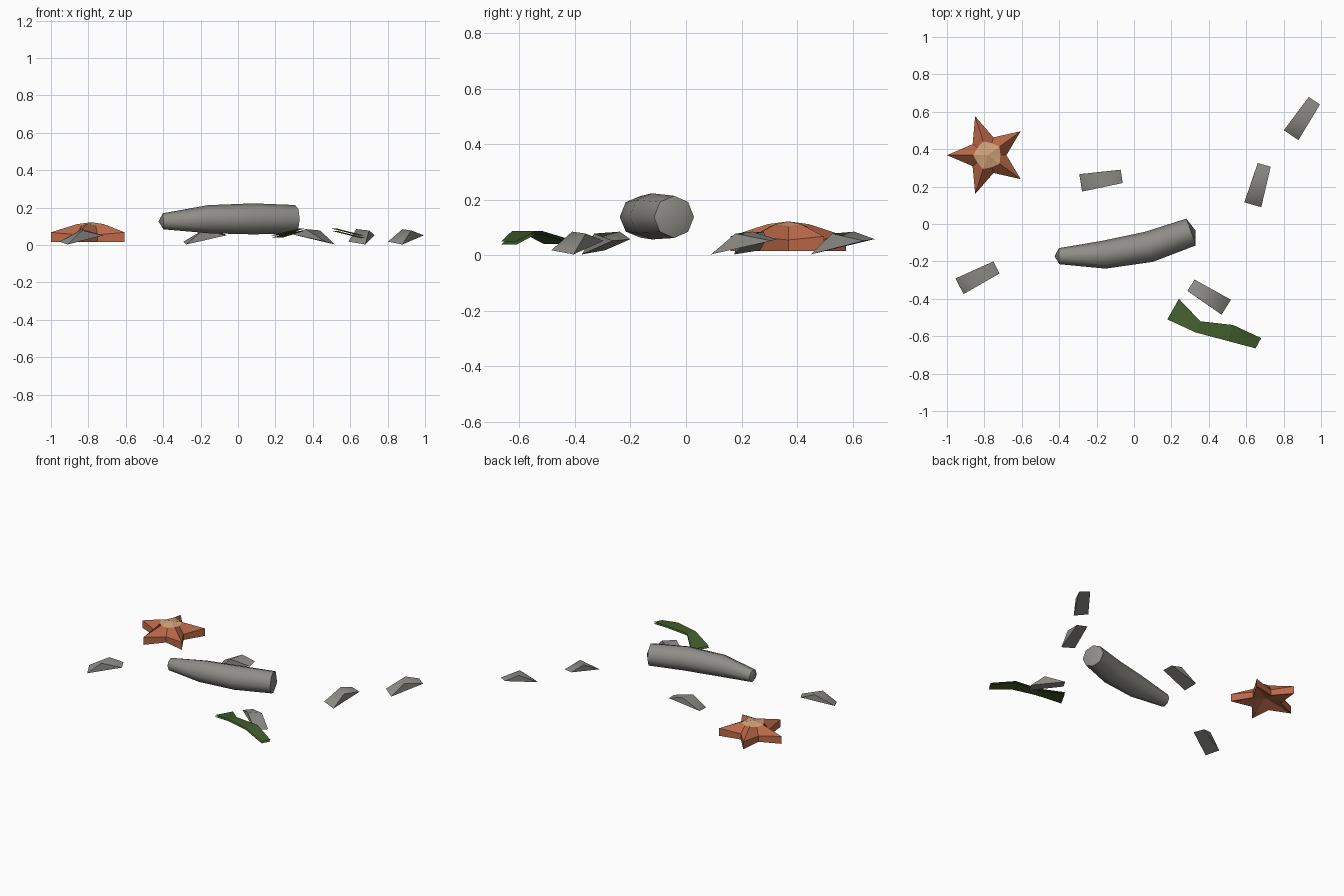
import bpy, math
from math import cos, sin, radians
from mathutils import Vector

cube = bpy.data.objects.get("Cube")
if cube:
    bpy.data.objects.remove(cube, do_unlink=True)


def material(name, rgb):
    m = bpy.data.materials.new(name)
    m.use_nodes = True
    m.diffuse_color = (*rgb, 1)
    m.node_tree.nodes["Principled BSDF"].inputs["Base Color"].default_value = (*rgb, 1)
    return m


GREY = material("weathered grey", (0.27, 0.265, 0.245))
ORANGE = material("star orange", (0.50, 0.14, 0.065))
TAN = material("pale tan", (0.64, 0.36, 0.19))
GREEN = material("weed green", (0.055, 0.11, 0.026))


def build(name, verts, faces, mats, smooth=None):
    mesh = bpy.data.meshes.new(name)
    mesh.from_pydata([tuple(v) for v in verts], [], faces)
    for m in mats:
        mesh.materials.append(m)
    ob = bpy.data.objects.new(name, mesh)
    bpy.context.collection.objects.link(ob)
    bpy.ops.object.select_all(action="DESELECT")
    ob.select_set(True)
    bpy.context.view_layer.objects.active = ob
    bpy.ops.object.mode_set(mode="EDIT")
    bpy.ops.mesh.select_all(action="SELECT")
    if name != "seaweed":
        bpy.ops.mesh.normals_make_consistent(inside=False)
    bpy.ops.object.mode_set(mode="OBJECT")
    if smooth:
        bpy.ops.object.shade_smooth_by_angle(angle=radians(smooth))
    return ob


def bridge(a, b, n):
    """Quads between two closed rings of n vertices starting at a and b."""
    return [(a + i, a + (i + 1) % n, b + (i + 1) % n, b + i) for i in range(n)]


# Log: eight-sided tapered tube along a bent path, with low pointed caps
SIDES = 8
path = [Vector(p) for p in ((-0.40, -0.172, 0.127), (-0.16, -0.164, 0.138),
                            (0.08, -0.122, 0.14), (0.305, -0.043, 0.138))]
radii = (0.043, 0.075, 0.083, 0.076)
verts, faces = [], []
for i, (p, r) in enumerate(zip(path, radii)):
    along = (path[min(i + 1, 3)] - path[max(i - 1, 0)]).normalized()
    side = Vector((-along.y, along.x, 0)).normalized()
    up = along.cross(side)
    for k in range(SIDES):
        a = math.tau * k / SIDES
        verts.append(p + r * (side * cos(a) + up * sin(a)))
    if i:
        faces += bridge((i - 1) * SIDES, i * SIDES, SIDES)
for ring, step in ((0, -1), (3, 1)):
    tip = len(verts)
    direction = (path[ring] - path[ring - step]).normalized()
    verts.append(path[ring] + direction * 0.025)
    faces += [(ring * SIDES + k, ring * SIDES + (k + 1) % SIDES, tip) for k in range(SIDES)]
build("driftwood_log", verts, faces, [GREY], 50)

# Starfish: rings alternate between arm ridge and notch, pale patch on top
CX, CY, N = -0.782, 0.368, 10
verts, faces = [], []


def star_ring(r_arm, z_arm, r_notch, z_notch):
    for k in range(N):
        r, z = ((r_arm, z_arm), (r_notch, z_notch))[k % 2]
        a = math.pi + math.tau * k / N
        verts.append((CX + r * cos(a), CY + r * sin(a), z))


star_ring(0.078, 0.112, 0.068, 0.104)
star_ring(0.218, 0.068, 0.10, 0.055)
star_ring(0.218, 0.015, 0.10, 0.015)
verts += [(CX, CY, 0.122), (CX, CY, 0.05)]
faces = [(k, (k + 1) % N, 3 * N) for k in range(N)]
faces += bridge(0, N, N) + bridge(N, 2 * N, N)
faces += [(2 * N + k, 2 * N + (k + 1) % N, 3 * N + 1) for k in range(N)]
star = build("starfish", verts, faces, [ORANGE, TAN], 25)
for p in star.data.polygons:
    p.material_index = int(p.center.z > 0.105)

# Shell shards: tilted tapered base with a skewed ridge across the top
SHARD = ((0, -0.047, 0.003), (0, 0.047, 0.018), (0.222, 0.036, 0.058),
         (0.222, -0.036, 0.052), (0.09, -0.043, 0.078), (0.13, 0.04, 0.085))
SHARD_FACES = [(0, 1, 2, 3), (0, 4, 1), (1, 4, 5), (4, 3, 5), (3, 2, 5), (0, 3, 4), (1, 5, 2)]
places = ((0.84, 0.475, 56), (0.635, 0.103, 74), (-0.285, 0.22, 9),
          (0.493, -0.445, 148), (-0.933, -0.333, 27))
for i, (x, y, deg) in enumerate(places):
    c, s = cos(radians(deg)), sin(radians(deg))
    verts = [(x + u * c - w * s, y + u * s + w * c, z) for u, w, z in SHARD]
    build(f"shell_shard_{i + 1}", verts, SHARD_FACES, [GREY], 55)

# Seaweed: two thin stacked ribbons arched over the ground
left = ((0.24, -0.40), (0.355, -0.52), (0.53, -0.54), (0.68, -0.61))
right = ((0.178, -0.51), (0.33, -0.58), (0.50, -0.625), (0.65, -0.665))
heights = (0.052, 0.088, 0.088, 0.05)
verts, faces = [], []
for drop in (0, 0.012):
    for i in range(4):
        b = len(verts)
        verts += [(*right[i], heights[i] - drop), (*left[i], heights[i] - drop)]
        if i:
            faces.append((b - 2, b, b + 1, b - 1))
build("seaweed", verts, faces, [GREEN])
